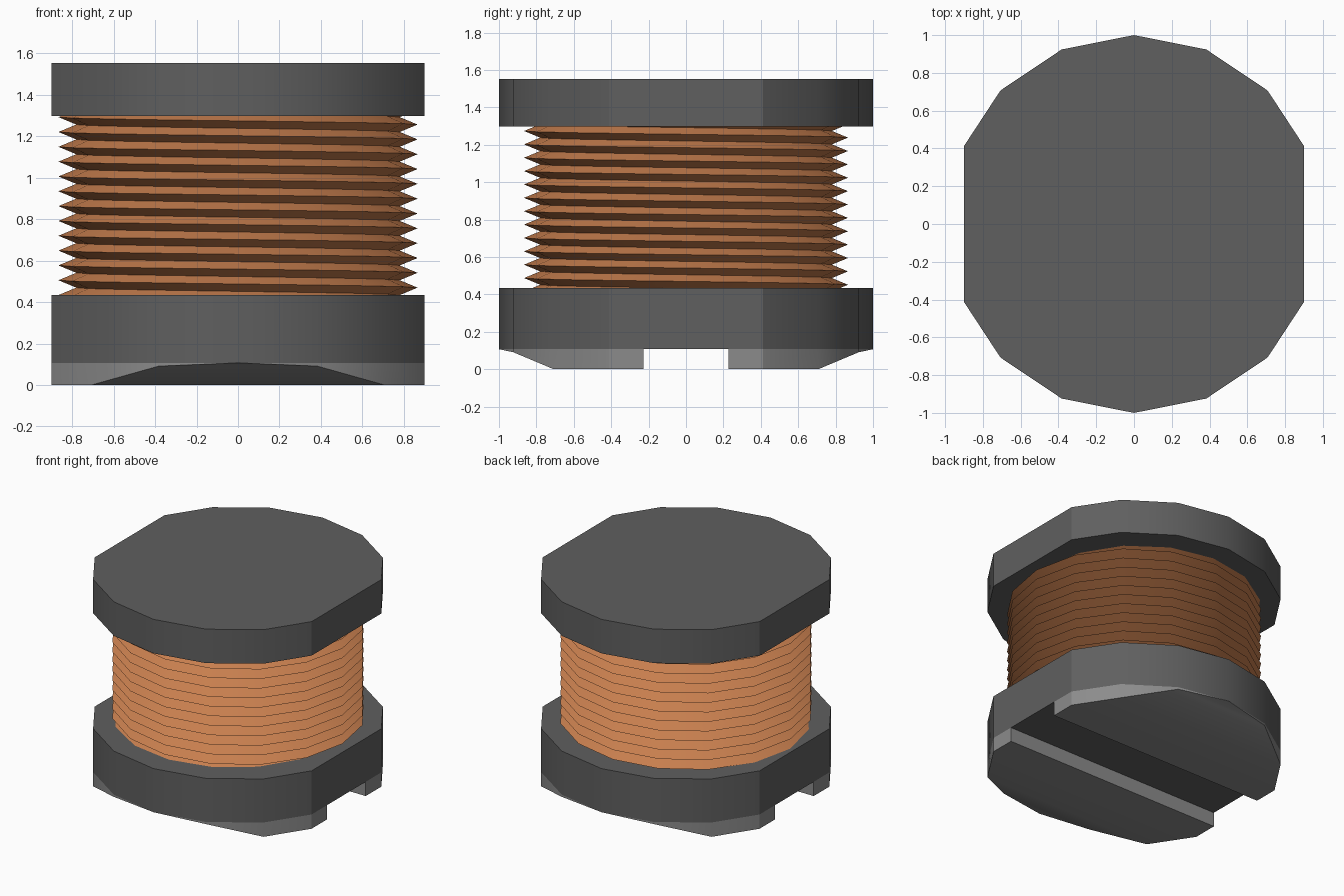
import bpy, bmesh, math

cube = bpy.data.objects.get("Cube")
if cube:
    bpy.data.objects.remove(cube, do_unlink=True)


def material(name, rgb):
    m = bpy.data.materials.new(name)
    m.use_nodes = True
    m.diffuse_color = (*rgb, 1)
    m.node_tree.nodes["Principled BSDF"].inputs["Base Color"].default_value = (*rgb, 1)
    return m


FERRITE = material("dark ferrite", (0.115, 0.115, 0.115))
METAL = material("grey terminal", (0.26, 0.26, 0.26))
COPPER = material("copper wire", (0.60, 0.22, 0.08))


def finish(name, bm, mat, angle=30):
    bmesh.ops.recalc_face_normals(bm, faces=bm.faces)
    mesh = bpy.data.meshes.new(name)
    bm.to_mesh(mesh)
    bm.free()
    mesh.materials.append(mat)
    ob = bpy.data.objects.new(name, mesh)
    bpy.context.collection.objects.link(ob)
    bpy.ops.object.select_all(action='DESELECT')
    ob.select_set(True)
    bpy.context.view_layer.objects.active = ob
    bpy.ops.object.shade_smooth_by_angle(angle=math.radians(angle))
    return ob


# Right-hand quarter of the flange outline: a 16-gon trimmed flat at x = 0.9
FLAT_X = 0.9
QUARTER = [(FLAT_X, 0.413), (0.707, 0.707), (0.383, 0.924)]
OUTLINE = (QUARTER + [(0, 1)] + [(-x, y) for x, y in reversed(QUARTER)]
           + [(-x, -y) for x, y in QUARTER] + [(0, -1)]
           + [(x, -y) for x, y in reversed(QUARTER)])


def prism(name, outline, z0, z1, mat):
    bm = bmesh.new()
    base = bm.faces.new([bm.verts.new((x, y, z0)) for x, y in outline])
    top = bmesh.ops.extrude_face_region(bm, geom=[base])
    verts = [g for g in top["geom"] if isinstance(g, bmesh.types.BMVert)]
    bmesh.ops.translate(bm, vec=(0, 0, z1 - z0), verts=verts)
    return finish(name, bm, mat)


# Ferrite bobbin: two flanges and the hidden centre post
FOOT_TOP, LOWER_TOP, UPPER_BASE, TOP = 0.107, 0.434, 1.298, 1.553
prism("lower_flange", OUTLINE, FOOT_TOP, LOWER_TOP, FERRITE)
prism("upper_flange", OUTLINE, UPPER_BASE, TOP, FERRITE)
post = [(0.7 * math.cos(k * math.pi / 8), 0.7 * math.sin(k * math.pi / 8)) for k in range(16)]
prism("centre_post", post, LOWER_TOP - 0.05, UPPER_BASE + 0.05, FERRITE)

# Copper winding: a V-shaped ridge descending in a helix between the flanges
SIDES, TURNS, PITCH = 16, 15, 0.0715
PEAK_R, VALLEY_R, START_Z = 0.866, 0.78, 1.256 + 2 * PITCH
bm = bmesh.new()
peak, valley = [], []
for i in range(SIDES * TURNS + 1):
    a = 2 * math.pi * i / SIDES
    z = START_Z - PITCH * i / SIDES
    c, s = math.cos(a), math.sin(a)
    peak.append(bm.verts.new((PEAK_R * c, PEAK_R * s, z)))
    valley.append(bm.verts.new((VALLEY_R * c, VALLEY_R * s, z - PITCH / 2)))
for i in range(SIDES * TURNS):
    bm.faces.new((peak[i], valley[i], valley[i + 1], peak[i + 1]))
    if i >= SIDES:
        j = i - SIDES
        bm.faces.new((valley[j], peak[i], peak[i + 1], valley[j + 1]))
finish("copper_winding", bm, COPPER)

# Terminals: half-moon feet either side of the slot, undersides rising to the rim
ROWS = [(FLAT_X, 0.228, 0), (FLAT_X, 0.413, 0), (0.707, 0.707, 0), (0.383, 0.924, 0.091)]
for name, side in (("front_terminal", -1), ("back_terminal", 1)):
    bm = bmesh.new()
    low = [[bm.verts.new((sx * x, side * y, z)) for sx in (-1, 1)] for x, y, z in ROWS]
    high = [[bm.verts.new((sx * x, side * y, FOOT_TOP)) for sx in (-1, 1)] for x, y, z in ROWS]
    tip = bm.verts.new((0, side, FOOT_TOP))
    bm.faces.new((low[0][0], low[0][1], high[0][1], high[0][0]))
    for k in range(len(ROWS) - 1):
        for ring in (low, high):
            bm.faces.new((ring[k][0], ring[k][1], ring[k + 1][1], ring[k + 1][0]))
        for e in (0, 1):
            bm.faces.new((low[k][e], low[k + 1][e], high[k + 1][e], high[k][e]))
    for ring in (low, high):
        bm.faces.new((ring[-1][0], ring[-1][1], tip))
    for e in (0, 1):
        bm.faces.new((low[-1][e], tip, high[-1][e]))
    finish(name, bm, METAL)
